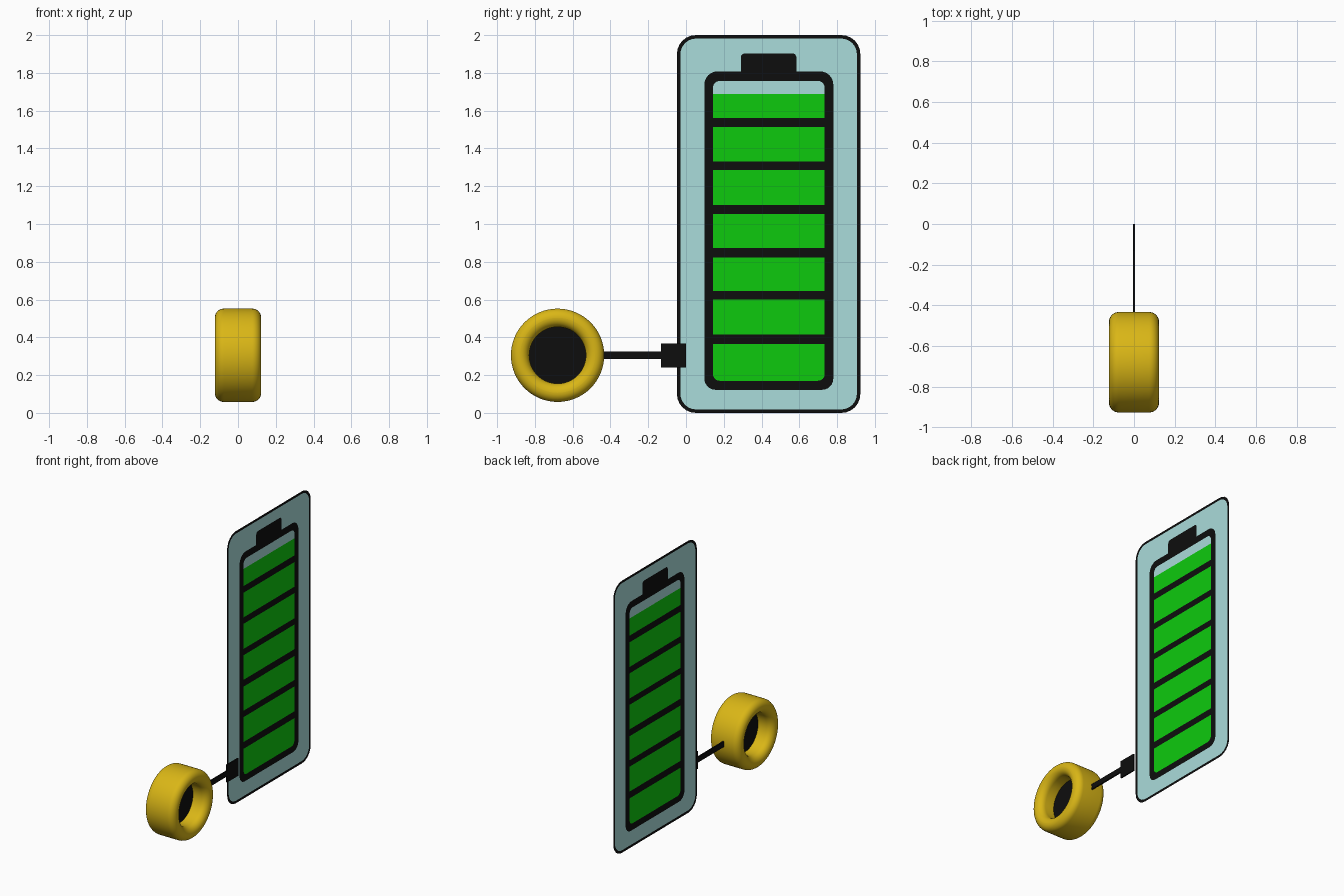
import bpy, bmesh, math
from mathutils import Vector, Matrix

if "Cube" in bpy.data.objects:
    bpy.data.objects.remove(bpy.data.objects["Cube"])

PANEL_X = -0.055


def material(name, rgb):
    m = bpy.data.materials.new(name)
    m.diffuse_color = (*rgb, 1)
    m.use_nodes = True
    m.node_tree.nodes["Principled BSDF"].inputs["Base Color"].default_value = m.diffuse_color
    return m


black = material("black", (0.004, 0.004, 0.004))
blue = material("pale_blue", (0.40, 0.716, 0.708))
green = material("green", (0.004, 0.59, 0.004))
yellow = material("yellow", (0.70, 0.47, 0.008))


def finish(bm, name, mat):
    mesh = bpy.data.meshes.new(name)
    bm.to_mesh(mesh)
    bm.free()
    mesh.materials.append(mat)
    ob = bpy.data.objects.new(name, mesh)
    bpy.context.collection.objects.link(ob)
    return ob


def rounded(corners, steps=6):
    """Outline from (a, b, radius) corners, each rounded by an arc (right-angle corners)."""
    pts = []
    for i, (a, b, r) in enumerate(corners):
        p = Vector((a, b))
        if r == 0:
            pts.append(p)
            continue
        u = (Vector(corners[i - 1][:2]) - p).normalized() * r
        v = (Vector(corners[(i + 1) % len(corners)][:2]) - p).normalized() * r
        for k in range(steps + 1):
            t = k / steps * math.pi / 2
            pts.append(p + u * (1 - math.sin(t)) + v * (1 - math.cos(t)))
    return pts


def rect(y0, y1, z0, z1, low=0, high=0):
    return rounded([(y0, z0, low), (y1, z0, low), (y1, z1, high), (y0, z1, high)])


def sheet(name, mat, *loops):
    """Flat sheet in the panel plane; every loop after the first is a hole."""
    bm = bmesh.new()
    for loop in loops:
        vs = [bm.verts.new((PANEL_X, p.x, p.y)) for p in loop]
        for i, v in enumerate(vs):
            bm.edges.new((vs[i - 1], v))
    bmesh.ops.triangle_fill(bm, use_beauty=True, use_dissolve=False,
                            edges=bm.edges[:], normal=(1, 0, 0))
    for f in bm.faces:
        f.normal_update()
        if f.normal.x < 0:
            f.normal_flip()
    return finish(bm, name, mat)


def box(name, mat, lo, hi):
    bm = bmesh.new()
    lo, hi = Vector(lo), Vector(hi)
    bmesh.ops.create_cube(bm, size=1, matrix=Matrix.Translation((lo + hi) / 2)
                          @ Matrix.Diagonal((*(hi - lo), 1)))
    return finish(bm, name, mat)


# Panel outlines
edge = rect(-0.048, 0.923, 0.0, 2.0, 0.1, 0.1)
inside = rect(-0.03, 0.905, 0.018, 1.982, 0.084, 0.084)

# Battery outline with its terminal on top
Y0, Y1 = 0.143, 0.734
battery = rounded([(0.097, 0.122, 0.06), (0.78, 0.122, 0.06), (0.78, 1.808, 0.07),
                   (0.585, 1.808, 0), (0.585, 1.903, 0.022), (0.29, 1.903, 0.022),
                   (0.29, 1.808, 0), (0.097, 1.808, 0.07)])

# Charge cells and the empty gap above them
spans = [(0.17, 0.366), (0.416, 0.599), (0.646, 0.823), (0.873, 1.054),
         (1.10, 1.285), (1.332, 1.513), (1.562, 1.688)]
cells = [rect(Y0, Y1, a, b, 0.035 if i == 0 else 0) for i, (a, b) in enumerate(spans)]
gap = rect(Y0, Y1, 1.688, 1.757, 0, 0.035)
top_window = rect(Y0, Y1, spans[-1][0], 1.757, 0, 0.035)

sheet("panel_border", black, edge, inside)
sheet("panel_face", blue, inside, battery)
sheet("battery_frame", black, battery, *cells[:-1], top_window)
sheet("empty_gap", blue, gap)
for i, c in enumerate(cells):
    sheet(f"charge_cell_{i + 1}", green, c)

# Connector plug and thin rod to the wheel
box("connector", black, (-0.005, -0.132, 0.24), (0.005, 0.0, 0.368))
box("rod", black, (-0.005, -0.5, 0.285), (0.005, -0.132, 0.325))

# Wheel ring: stadium section spun around the x axis
centre = Vector((0, -0.68, 0.305))
H, RI, RO = 0.123, 0.15, 0.247
section = rounded([(s * H, r, 0.0484) for s, r in ((-1, RI), (1, RI), (1, RO), (-1, RO))], 8)
bm = bmesh.new()
vs = [bm.verts.new((centre.x + p.x, centre.y, centre.z + p.y)) for p in section]
es = [bm.edges.new((vs[i - 1], v)) for i, v in enumerate(vs)]
bmesh.ops.spin(bm, geom=vs + es, cent=centre, axis=(1, 0, 0), angle=math.tau,
               steps=64, use_merge=True)
bmesh.ops.remove_doubles(bm, verts=bm.verts[:], dist=1e-4)
bmesh.ops.recalc_face_normals(bm, faces=bm.faces[:])
for f in bm.faces:
    f.smooth = True
finish(bm, "wheel_ring", yellow)

# Dark disc closing the ring
bm = bmesh.new()
bmesh.ops.create_cone(bm, cap_ends=True, segments=64, radius1=0.152, radius2=0.152, depth=0.01,
                      matrix=Matrix.Translation(centre) @ Matrix.Rotation(math.pi / 2, 4, 'Y'))
finish(bm, "wheel_disc", black)
